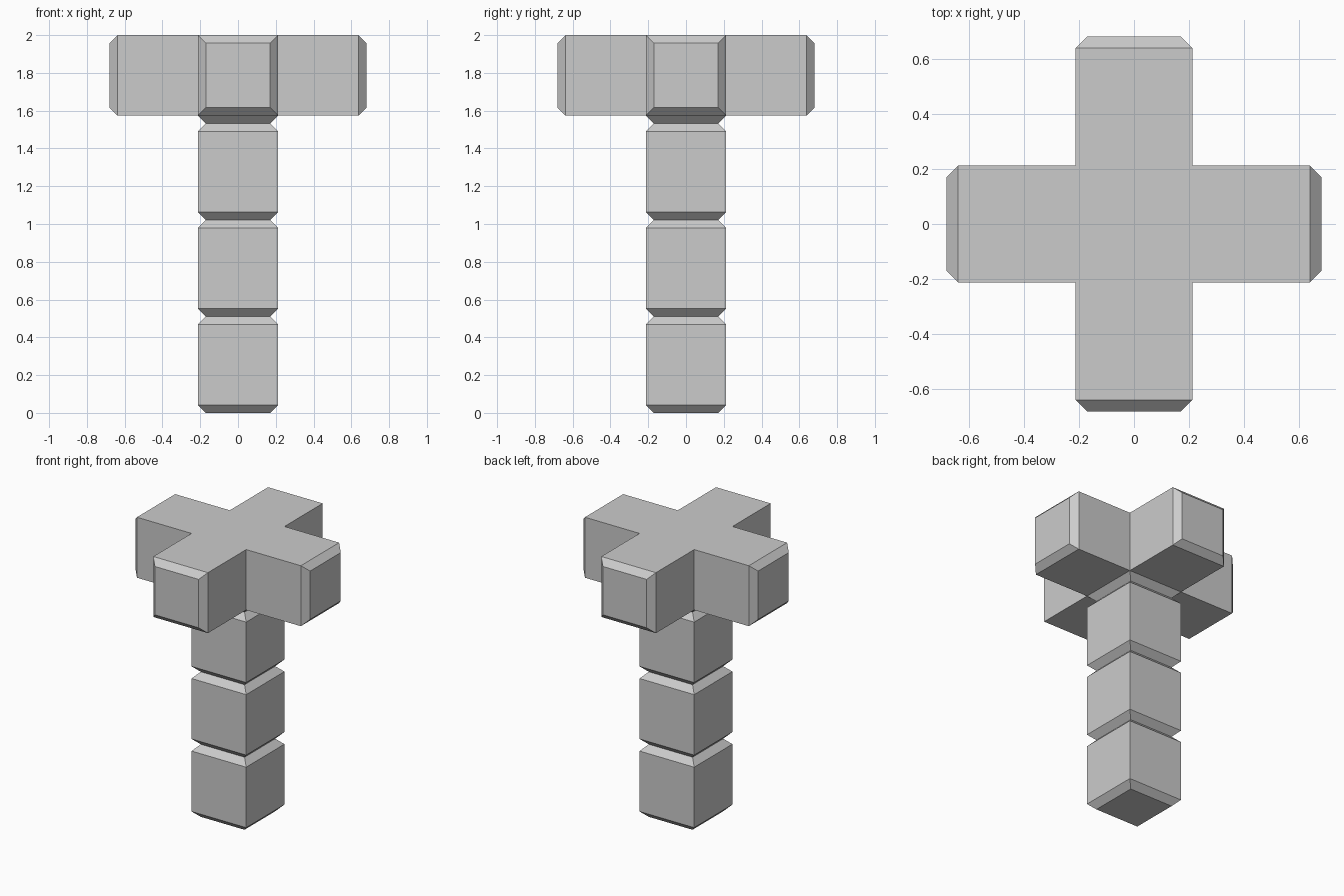
import bpy, bmesh
from mathutils import Vector

if "Cube" in bpy.data.objects:
    bpy.data.objects.remove(bpy.data.objects["Cube"])

U = 2 / 47            # chamfer size; every dimension is a multiple of it
X, Y, Z = Vector((1, 0, 0)), Vector((0, 1, 0)), Vector((0, 0, 1))


def grow(bm, direction, length, scale=1.0):
    """Extrude the outermost face along direction, optionally tapering it."""
    bm.normal_update()
    face = max((f for f in bm.faces if f.normal.dot(direction) > 0.99),
               key=lambda f: f.calc_center_median().dot(direction))
    new = bmesh.ops.extrude_discrete_faces(bm, faces=[face])["faces"][0]
    centre = new.calc_center_median()
    for v in new.verts:
        v.co = centre + (v.co - centre) * scale + direction * length
    return new


def make_part(name, z, arms, tapers, open_ends):
    bm = bmesh.new()
    bmesh.ops.create_cube(bm, size=10 * U)
    for d in arms:
        grow(bm, d, 10 * U)
    joints = []
    for d in tapers:
        end = grow(bm, d, U, 0.8)
        if d in open_ends:
            joints.append(end)
    # hidden joint faces are left out
    bmesh.ops.delete(bm, geom=joints, context='FACES_ONLY')
    bmesh.ops.recalc_face_normals(bm, faces=bm.faces)
    mesh = bpy.data.meshes.new(name)
    bm.to_mesh(mesh)
    bm.free()
    obj = bpy.data.objects.new(name, mesh)
    obj.location.z = z
    bpy.context.collection.objects.link(obj)


# Stacked column blocks with chamfered ends
for i in range(3):
    make_part(f"column_block_{i + 1}", (6 + 12 * i) * U, [], [Z, -Z],
              [Z] if i == 0 else [Z, -Z])

# Cross-shaped head: four arms with chamfered tips and a tapered neck
sides = [X, -X, Y, -Y]
make_part("cross_head", 42 * U, sides, sides + [-Z], [-Z])
